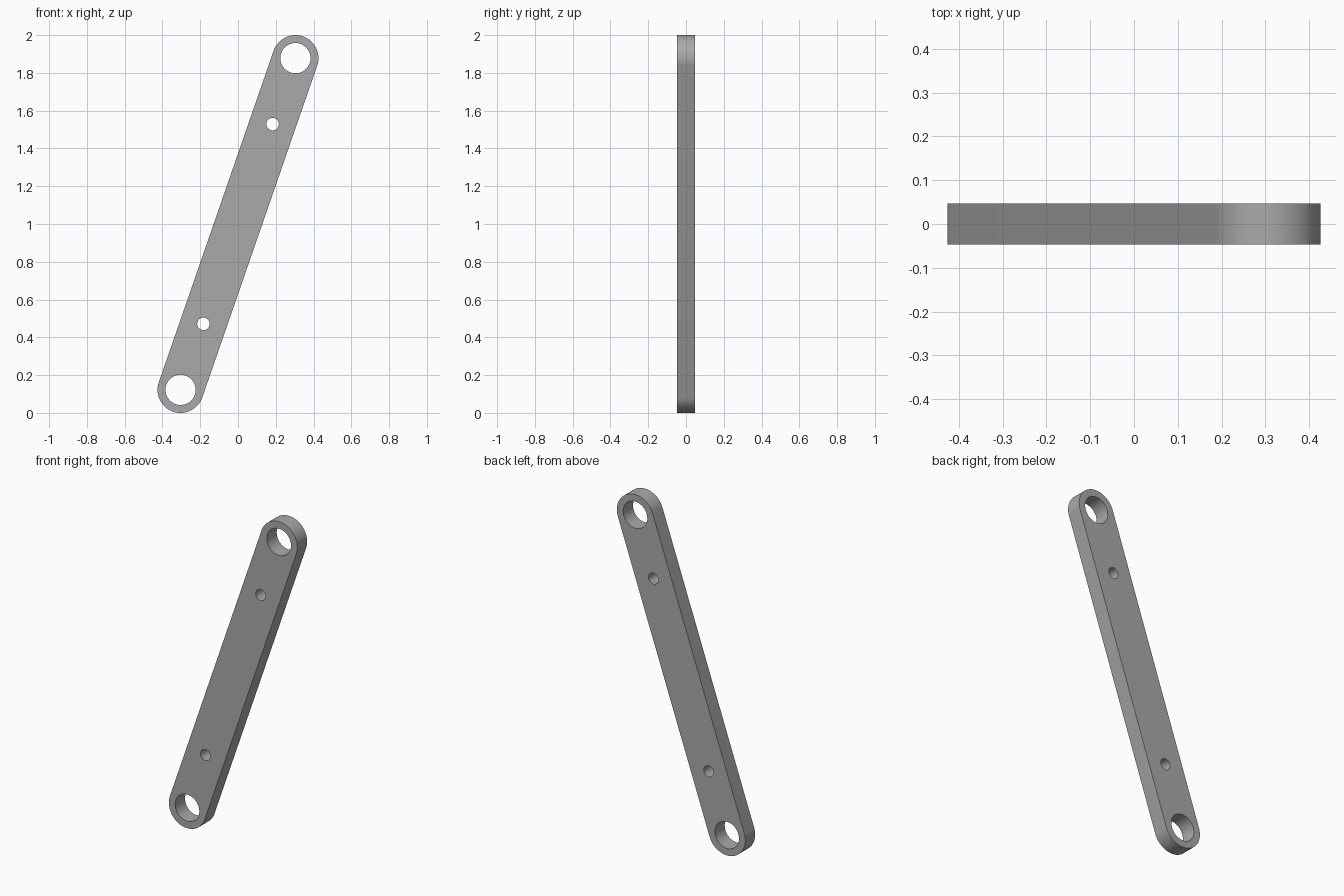
import bpy, bmesh
from math import pi, cos, sin, atan2, radians
from mathutils import Vector, Matrix

cube = bpy.data.objects.get("Cube")
if cube:
    bpy.data.objects.remove(cube, do_unlink=True)

END = Vector((0.304, 0.878))   # upper pivot, measured from the bar centre
PIN = END * 0.602              # small hole on the same axis
END_R, BORE_R, PIN_R = 0.122, 0.08, 0.033
HALF_DEPTH = 0.0465


def arc(centre, radius, start, sweep, steps):
    return [centre + radius * Vector((cos(a), sin(a)))
            for a in (start + sweep * i / steps for i in range(steps + 1))]


def add_loop(curve, points):
    spline = curve.splines.new('POLY')
    spline.points.add(len(points) - 1)
    for p, co in zip(spline.points, points):
        p.co = (co.x, co.y, 0, 1)
    spline.use_cyclic_u = True


# Profile: rounded bar outline with four holes
profile = bpy.data.curves.new("link_bar", 'CURVE')
profile.dimensions = '2D'
profile.fill_mode = 'BOTH'
profile.extrude = HALF_DEPTH
tilt = atan2(END.y, END.x)
add_loop(profile, arc(END, END_R, tilt - pi / 2, pi, 32)
         + arc(-END, END_R, tilt + pi / 2, pi, 32))
for side in (1, -1):
    for centre, radius in ((END, BORE_R), (PIN, PIN_R)):
        add_loop(profile, arc(centre * side, radius, 0, 2 * pi, 48)[:-1])

bar = bpy.data.objects.new("link_bar", profile)
bpy.context.collection.objects.link(bar)
bpy.ops.object.select_all(action='DESELECT')
bar.select_set(True)
bpy.context.view_layer.objects.active = bar
bpy.ops.object.convert(target='MESH')
bar = bpy.context.object

# Weld the caps to the walls and stand the bar upright
bm = bmesh.new()
bm.from_mesh(bar.data)
bmesh.ops.remove_doubles(bm, verts=bm.verts, dist=0.0001)
bmesh.ops.recalc_face_normals(bm, faces=bm.faces)
bm.transform(Matrix.Translation((0, 0, 1)) @ Matrix.Rotation(pi / 2, 4, 'X'))
bm.to_mesh(bar.data)
bm.free()
bpy.ops.object.shade_smooth_by_angle(angle=radians(30))

# Plain grey metal
grey = bpy.data.materials.new("grey_metal")
grey.use_nodes = True
colour = (0.4, 0.4, 0.4, 1)
grey.diffuse_color = colour
grey.node_tree.nodes["Principled BSDF"].inputs["Base Color"].default_value = colour
bar.data.materials.clear()
bar.data.materials.append(grey)
